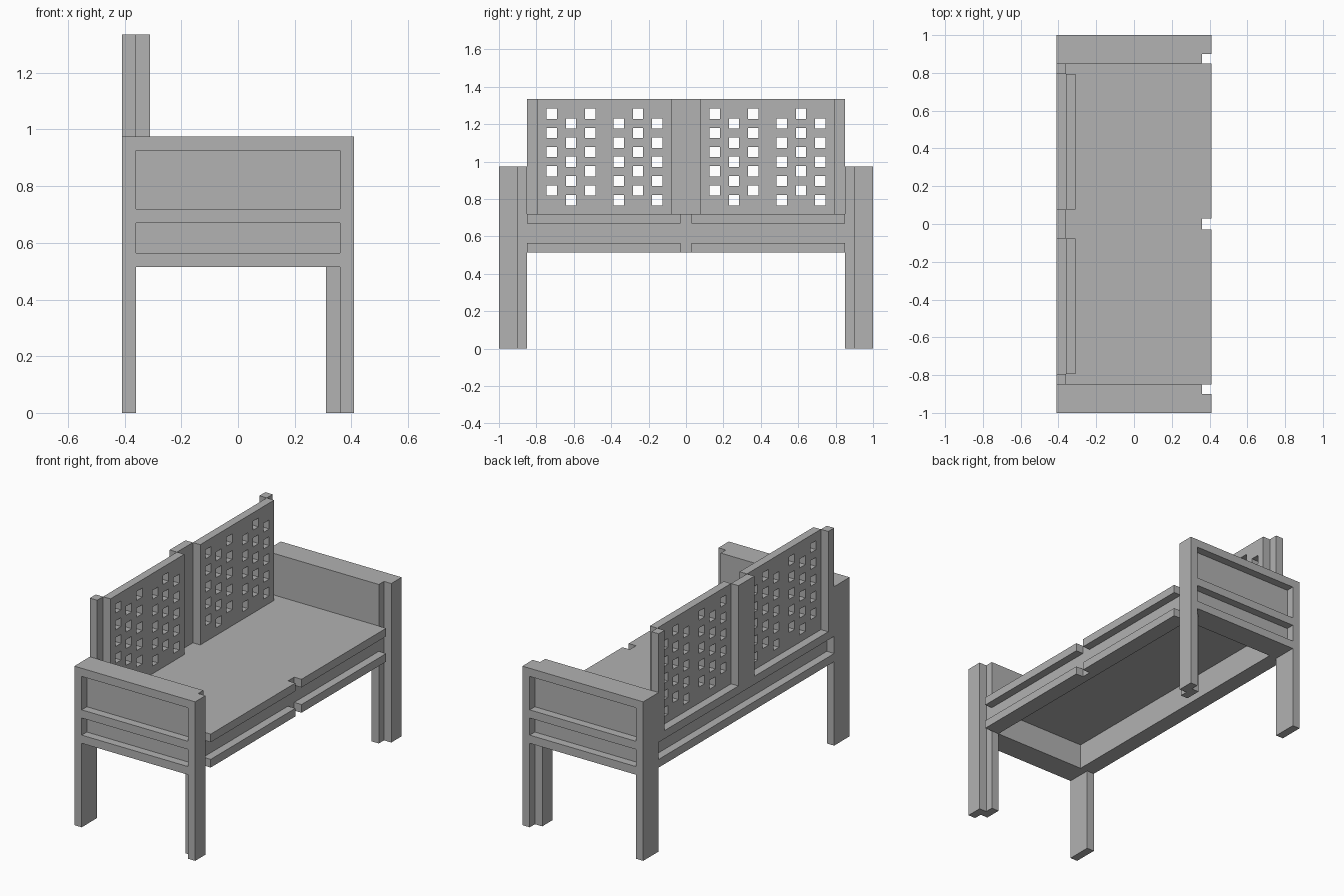
import bpy
import bmesh
from mathutils import Matrix, Vector

default = bpy.data.objects.get("Cube")
if default:
    bpy.data.objects.remove(default, do_unlink=True)

grey = bpy.data.materials.new("plain_grey")
grey.use_nodes = True
grey.diffuse_color = (0.445, 0.445, 0.445, 1)
grey.node_tree.nodes["Principled BSDF"].inputs["Base Color"].default_value = grey.diffuse_color


def boxes(name, spans):
    """One object made of boxes, each given as x, y and z ranges."""
    bm = bmesh.new()
    for span in spans:
        lo, hi = Vector([min(s) for s in span]), Vector([max(s) for s in span])
        place = Matrix.Translation((lo + hi) / 2) @ Matrix.Diagonal((*(hi - lo), 1))
        bmesh.ops.create_cube(bm, size=1, matrix=place)
    mesh = bpy.data.meshes.new(name)
    bm.to_mesh(mesh)
    bm.free()
    mesh.materials.append(grey)
    obj = bpy.data.objects.new(name, mesh)
    bpy.context.collection.objects.link(obj)
    return obj


# Main levels and widths
OUT, IN, CORE = 0.41, 0.36, 0.31
BASE, SEAT, ARM, TOP = 0.515, 0.72, 0.975, 1.335
T = 0.05
END = 0.85

# Seat slab with front and back aprons under it
boxes("seat", [((-IN, IN), (-END, END), (SEAT - T, SEAT))])
for name, s in (("front", 1), ("back", -1)):
    boxes(name + "_apron", [((s * CORE, s * IN), (-END, END), (BASE, SEAT - T))])

# Long rails: one run at the back, split in the middle at the front
for name, z in (("lower", BASE), ("upper", SEAT - T)):
    boxes("back_" + name + "_rail", [((-OUT, -IN), (-END, END), (z, z + T))])
    boxes("front_" + name + "_rail",
          [((IN, OUT), (s * 0.03, s * END), (z, z + T)) for s in (-1, 1)])

for side, s in (("front_end", -1), ("rear_end", 1)):
    # Arm end: solid core framed by three shallow rails
    boxes(side + "_panel", [((-IN, IN), (s * END, s * 0.95), (BASE, ARM))])
    boxes(side + "_rails", [((-IN, IN), (s * 0.95, s), (z, z + T))
                            for z in (BASE, SEAT - T, ARM - T)])
    # Legs
    boxes(side + "_back_leg", [((-OUT, -IN), (s * END, s), (0, ARM))])
    boxes(side + "_front_leg", [((IN, OUT), (s * 0.9, s), (0, ARM)),
                                ((CORE, IN), (s * END, s * 0.95), (0, BASE))])
    # Outer backrest post
    boxes(side + "_back_post", [((-OUT, -IN), (s * 0.793, s * END), (SEAT, TOP))])

    # Backrest panel pierced by staggered square holes
    panel = boxes(side + "_backrest",
                  [((-IN, -CORE), (s * 0.077, s * 0.793), (SEAT, TOP))])
    h = 0.0275
    holes = []
    for i, y in enumerate((0.153, 0.257, 0.36, 0.512, 0.615, 0.718)):
        low = (i % 2 == 1) if s > 0 else (i % 2 == 0)
        start = 0.794 if low else 0.846
        for row in range(5):
            z = start + row * 0.1025
            holes.append(((-0.5, -0.2), (s * y - h, s * y + h), (z - h, z + h)))
    cutter = boxes("hole_cutter", holes)
    cutter.hide_render = True
    cut = panel.modifiers.new("holes", 'BOOLEAN')
    cut.operation = 'DIFFERENCE'
    cut.solver = 'EXACT'
    cut.object = cutter
    bpy.context.view_layer.update()
    evaluated = panel.evaluated_get(bpy.context.evaluated_depsgraph_get())
    pierced = bpy.data.meshes.new_from_object(evaluated)
    panel.modifiers.clear()
    panel.data = pierced
    bpy.data.objects.remove(cutter, do_unlink=True)

# Centre backrest post
boxes("centre_back_post", [((-OUT, -IN), (-0.077, 0.077), (SEAT, TOP))])
